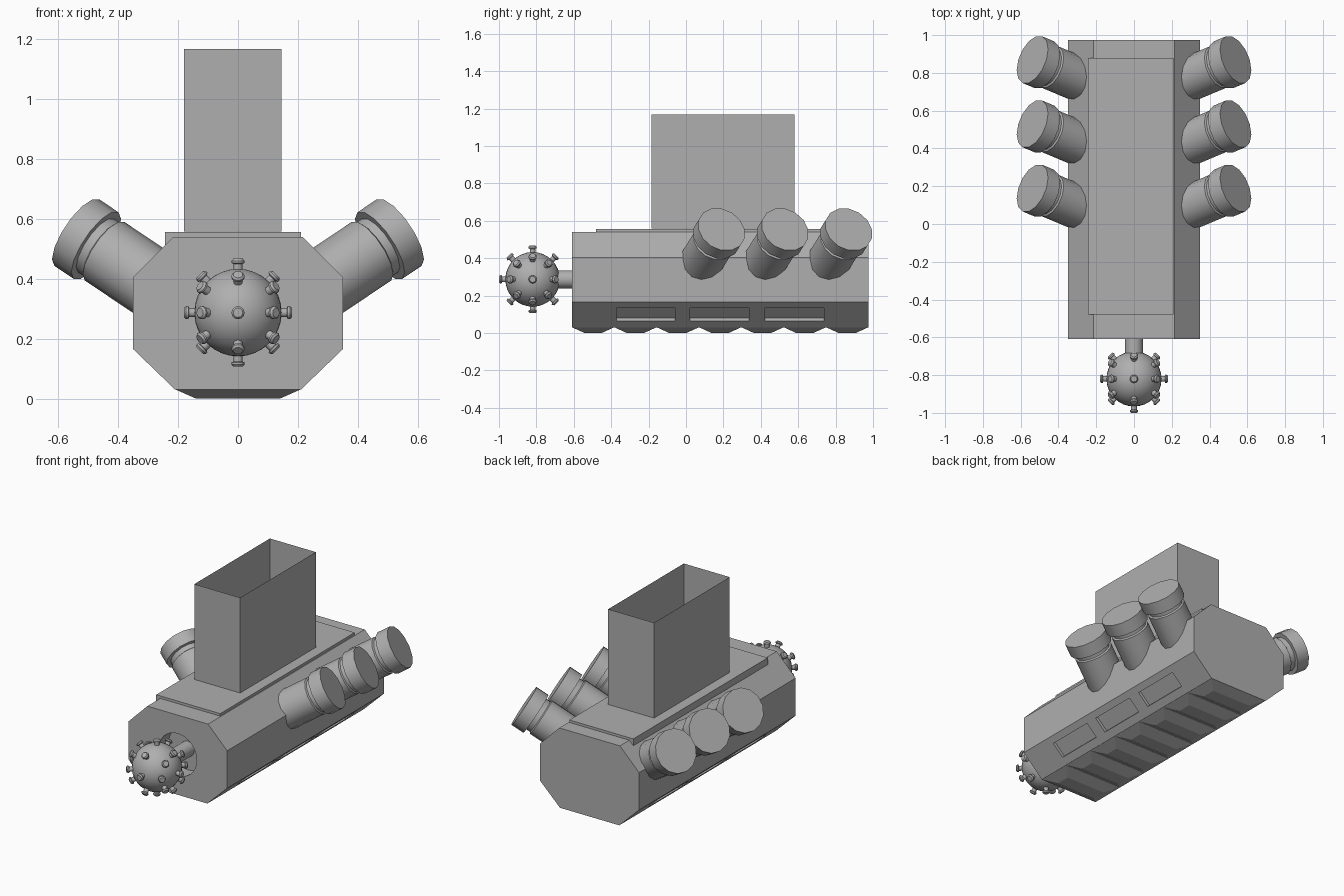
import bpy, bmesh, math
from mathutils import Vector, Matrix

if "Cube" in bpy.data.objects:
    bpy.data.objects.remove(bpy.data.objects["Cube"])

# dark grey used on every part
GREY = bpy.data.materials.new("dark_grey")
GREY.diffuse_color = (0.43, 0.43, 0.43, 1)
GREY.use_nodes = True
GREY.node_tree.nodes["Principled BSDF"].inputs["Base Color"].default_value = GREY.diffuse_color


def make(name, bm, smooth=False):
    bmesh.ops.recalc_face_normals(bm, faces=bm.faces)
    me = bpy.data.meshes.new(name)
    bm.to_mesh(me)
    bm.free()
    me.materials.append(GREY)
    ob = bpy.data.objects.new(name, me)
    bpy.context.collection.objects.link(ob)
    bpy.ops.object.select_all(action='DESELECT')
    ob.select_set(True)
    bpy.context.view_layer.objects.active = ob
    if smooth:
        bpy.ops.object.shade_smooth_by_angle(angle=math.radians(35))
    return ob


def box(bm, size, mat):
    return bmesh.ops.create_cube(bm, size=1, matrix=mat @ Matrix.Diagonal((*size, 1)))


def span(bm, lo, hi):
    lo, hi = Vector(lo), Vector(hi)
    return box(bm, hi - lo, Matrix.Translation((lo + hi) / 2))


def lathe(bm, profile, sides, origin, axis):
    # revolve (radius, height) pairs around an axis, capping both ends
    q = Vector(axis).to_track_quat('Z', 'Y')
    rings = []
    for r, h in profile:
        rings.append([bm.verts.new(Vector(origin) + q @ Vector((
            r * math.cos(2 * math.pi * i / sides), r * math.sin(2 * math.pi * i / sides), h)))
            for i in range(sides)])
    for a, b in zip(rings, rings[1:]):
        for i in range(sides):
            j = (i + 1) % sides
            bm.faces.new((a[i], a[j], b[j], b[i]))
    bm.faces.new(rings[0])
    bm.faces.new(rings[-1])


FRONT, BACK = -0.61, 0.975
BALL = Vector((0, -0.82, 0.287))

# octagonal hull
bm = bmesh.new()
half = [(0.21, 0.03), (0.35, 0.165), (0.35, 0.405), (0.215, 0.54)]
outline = half + [(-x, z) for x, z in reversed(half)]
face = bm.faces.new([bm.verts.new((x, FRONT, z)) for x, z in outline])
ext = bmesh.ops.extrude_face_region(bm, geom=[face], use_keep_orig=True)
bmesh.ops.translate(bm, vec=(0, BACK - FRONT, 0),
                    verts=[v for v in ext['geom'] if isinstance(v, bmesh.types.BMVert)])
hull = make("hull", bm)

# recesses: side slots and round front socket
bm = bmesh.new()
for s in (1, -1):
    for y in (-0.215, 0.18, 0.58):
        box(bm, (0.04, 0.315, 0.1),
            Matrix.Translation((s * 0.2826, y, 0.1)) @ Matrix.Rotation(s * math.radians(46), 4, 'Y'))
lathe(bm, [(0.135, -0.1), (0.135, 0.1)], 32, (0, FRONT, BALL.z), (0, 1, 0))
cutter = make("recess_cutter", bm)
cutter.hide_render = True
bpy.context.view_layer.objects.active = hull
mod = hull.modifiers.new("recesses", 'BOOLEAN')
mod.operation, mod.solver, mod.object = 'DIFFERENCE', 'EXACT', cutter
bpy.ops.object.modifier_apply(modifier=mod.name)
bpy.data.objects.remove(cutter)

# tapered ribs under the hull
bm = bmesh.new()
step = (BACK - FRONT) / 7
for i in range(7):
    yc = FRONT + (i + 0.5) * step
    geo = span(bm, (-0.21, yc - step / 2, 0.0), (0.21, yc + step / 2, 0.031))
    for v in geo['verts']:
        if v.co.z < 0.01:
            v.co.x *= 0.14 / 0.21
            v.co.y = yc + (v.co.y - yc) * 0.4
make("bottom_ribs", bm)

# top plate
bm = bmesh.new()
span(bm, (-0.243, -0.48, 0.505), (0.21, 0.88, 0.556))
make("top_plate", bm)

# open-topped chute with thin walls and a floor
bm = bmesh.new()
span(bm, (-0.18, -0.185, 0.558), (0.145, 0.58, 1.168))
bmesh.ops.delete(bm, geom=[f for f in bm.faces if f.calc_center_median().z > 1.1],
                 context='FACES_ONLY')
make("open_chute", bm)

# angled side barrels with end caps
barrel = [(0.118, -0.4), (0.118, -0.118), (0.108, -0.112), (0.108, -0.082), (0.134, -0.082), (0.134, 0)]
for s, side in ((1, "right"), (-1, "left")):
    for n, y in enumerate((0.19, 0.53, 0.87)):
        bm = bmesh.new()
        lathe(bm, barrel, 14, (s * 0.538, y, 0.554), (s * 0.785, 0.33, 0.526))
        make(f"{side}_barrel_{n + 1}", bm, True)

# ball head
bm = bmesh.new()
bmesh.ops.create_uvsphere(bm, u_segments=32, v_segments=16, radius=0.146,
                          matrix=Matrix.Translation(BALL))
make("ball_head", bm, True)

# studs: two poles on the x axis and three rings of eight
bm = bmesh.new()
stud = [(0.015, 0.13), (0.015, 0.163), (0.022, 0.166), (0.022, 0.173), (0.016, 0.18)]
dirs = [(1, 0, 0), (-1, 0, 0)]
for lat in (-45, 0, 45):
    for k in range(8):
        if lat == 0 and k == 0:
            continue  # the shaft sits here
        a, t = math.radians(lat), k * math.pi / 4
        dirs.append((math.sin(a), math.cos(a) * math.cos(t), math.cos(a) * math.sin(t)))
for d in dirs:
    lathe(bm, stud, 12, BALL, d)
make("ball_studs", bm, True)

# shaft from ball to socket
bm = bmesh.new()
lathe(bm, [(0.048, 0.1), (0.048, 0.33)], 24, BALL, (0, 1, 0))
make("ball_shaft", bm, True)
